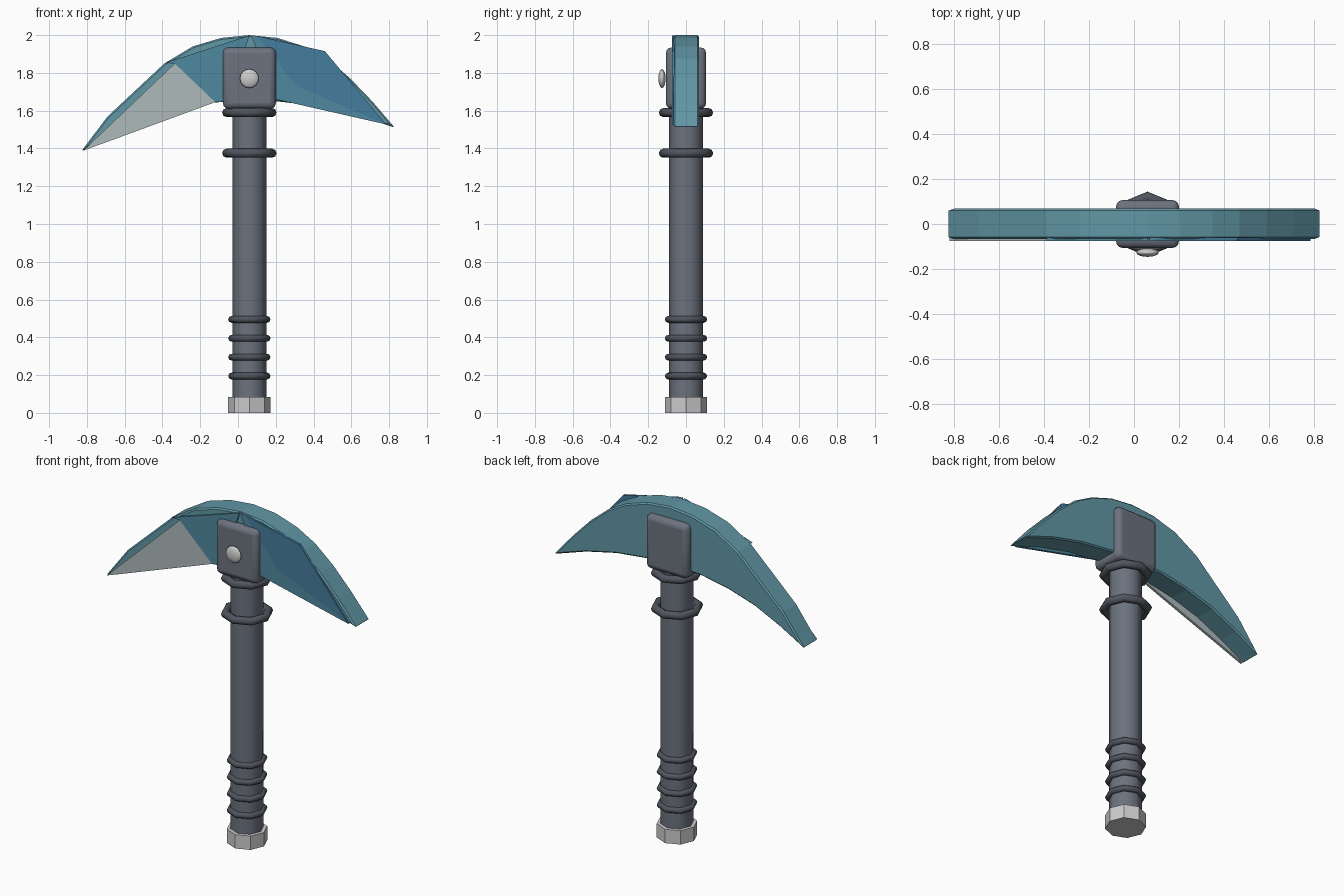
import bpy, bmesh, math

if "Cube" in bpy.data.objects:
    bpy.data.objects.remove(bpy.data.objects["Cube"])

CX = 0.06  # handle axis


def material(name, rgb):
    m = bpy.data.materials.new(name)
    m.diffuse_color = (*rgb, 1)
    m.use_nodes = True
    m.node_tree.nodes["Principled BSDF"].inputs["Base Color"].default_value = m.diffuse_color
    return m


STEEL = material("slate", (0.15, 0.17, 0.21))
DARK = material("dark_slate", (0.08, 0.09, 0.11))
TEAL = material("teal", (0.12, 0.31, 0.38))
MID = material("mid_blue", (0.08, 0.25, 0.35))
DEEP = material("deep_blue", (0.06, 0.20, 0.34))
PALE = material("pale", (0.42, 0.49, 0.50))


def finish(name, mat=None, smooth=None):
    o = bpy.context.object
    o.name = name
    if mat:
        o.data.materials.append(mat)
    if smooth:
        bpy.ops.object.shade_smooth_by_angle(angle=math.radians(smooth))
    return o


def cylinder(name, r, z0, z1, mat=None, smooth=None):
    bpy.ops.mesh.primitive_cylinder_add(vertices=8, radius=r, depth=z1 - z0,
                                        location=(CX, 0, (z0 + z1) / 2))
    return finish(name, mat, smooth)


def ring(name, z, outer, tube, mat):
    bpy.ops.mesh.primitive_torus_add(major_segments=8, minor_segments=8,
                                     major_radius=outer - tube, minor_radius=tube,
                                     location=(CX, 0, z))
    return finish(name, mat, 60)


def bevel(o, width, segments):
    b = o.modifiers.new("bevel", "BEVEL")
    b.width, b.segments = width, segments
    b.limit_method, b.angle_limit = "ANGLE", math.radians(50)


def plate(name, points, y0, y1, mat):
    """Extrude an x/z outline from y0 to y1."""
    bm = bmesh.new()
    face = bm.faces.new([bm.verts.new((x, y0, z)) for x, z in points])
    ext = bmesh.ops.extrude_face_region(bm, geom=[face])
    for v in ext["geom"]:
        if isinstance(v, bmesh.types.BMVert):
            v.co.y = y1
    bmesh.ops.recalc_face_normals(bm, faces=bm.faces)
    me = bpy.data.meshes.new(name)
    bm.to_mesh(me)
    bm.free()
    me.materials.append(mat)
    o = bpy.data.objects.new(name, me)
    bpy.context.collection.objects.link(o)
    return o


# Handle, end cap and rings
cylinder("handle", 0.09, 0.005, 1.68, STEEL, 60)
cylinder("end_cap", 0.112, 0.0, 0.083)
for i in range(4):
    ring(f"grip_ring_{i + 1}", 0.195 + 0.1 * i, 0.112, 0.018, DARK)
for i, z in enumerate((1.375, 1.59)):
    ring(f"collar_ring_{i + 1}", z, 0.144, 0.024, DARK)

# Head block with rounded edges
bpy.ops.mesh.primitive_cube_add(size=1, location=(CX, 0, 1.772))
block = finish("head_block", STEEL)
block.scale = (0.28, 0.213, 0.325)
bpy.ops.object.transform_apply(location=False, rotation=False, scale=True)
bevel(block, 0.03, 3)
bpy.ops.object.shade_smooth_by_angle(angle=math.radians(40))

# Bolt on the front
bpy.ops.mesh.primitive_uv_sphere_add(segments=16, ring_count=8, radius=0.05,
                                     location=(CX, -0.127, 1.77),
                                     rotation=(math.pi / 2, 0, 0))
bolt = finish("bolt", None, 60)
bolt.scale = (1, 1, 0.38)

# Curved blade
top = [(-0.83, 1.385), (-0.69, 1.57), (-0.54, 1.71), (-0.39, 1.85), (-0.24, 1.94),
       (-0.09, 1.985), (0.06, 2.0), (0.21, 1.985), (0.35, 1.94), (0.47, 1.875),
       (0.59, 1.775), (0.71, 1.65), (0.83, 1.51)]
bottom = [(0.62, 1.58), (0.42, 1.625), (0.2, 1.65), (0.0, 1.65), (-0.15, 1.642),
          (-0.32, 1.61), (-0.5, 1.555), (-0.67, 1.475)]
blade = plate("blade", top + bottom, -0.066, 0.068, TEAL)
bevel(blade, 0.008, 1)

# Thin facets laid on the front of the blade
facets = [
    ("left_facet", [(-0.82, 1.388), (-0.335, 1.85), (-0.12, 1.645)], PALE),
    ("upper_left_facet", [(-0.39, 1.852), (0.06, 1.998), (-0.05, 1.65),
                          (-0.12, 1.645), (-0.335, 1.85)], MID),
    ("upper_right_facet", [(0.1, 1.996), (0.46, 1.915), (0.785, 1.527),
                           (0.31, 1.73)], DEEP),
    ("lower_right_facet", [(0.07, 1.998), (0.1, 1.996), (0.31, 1.73),
                           (0.785, 1.527), (0.2, 1.66)], MID),
]
for name, pts, mat in facets:
    plate(name, pts, -0.075, -0.06, mat)
